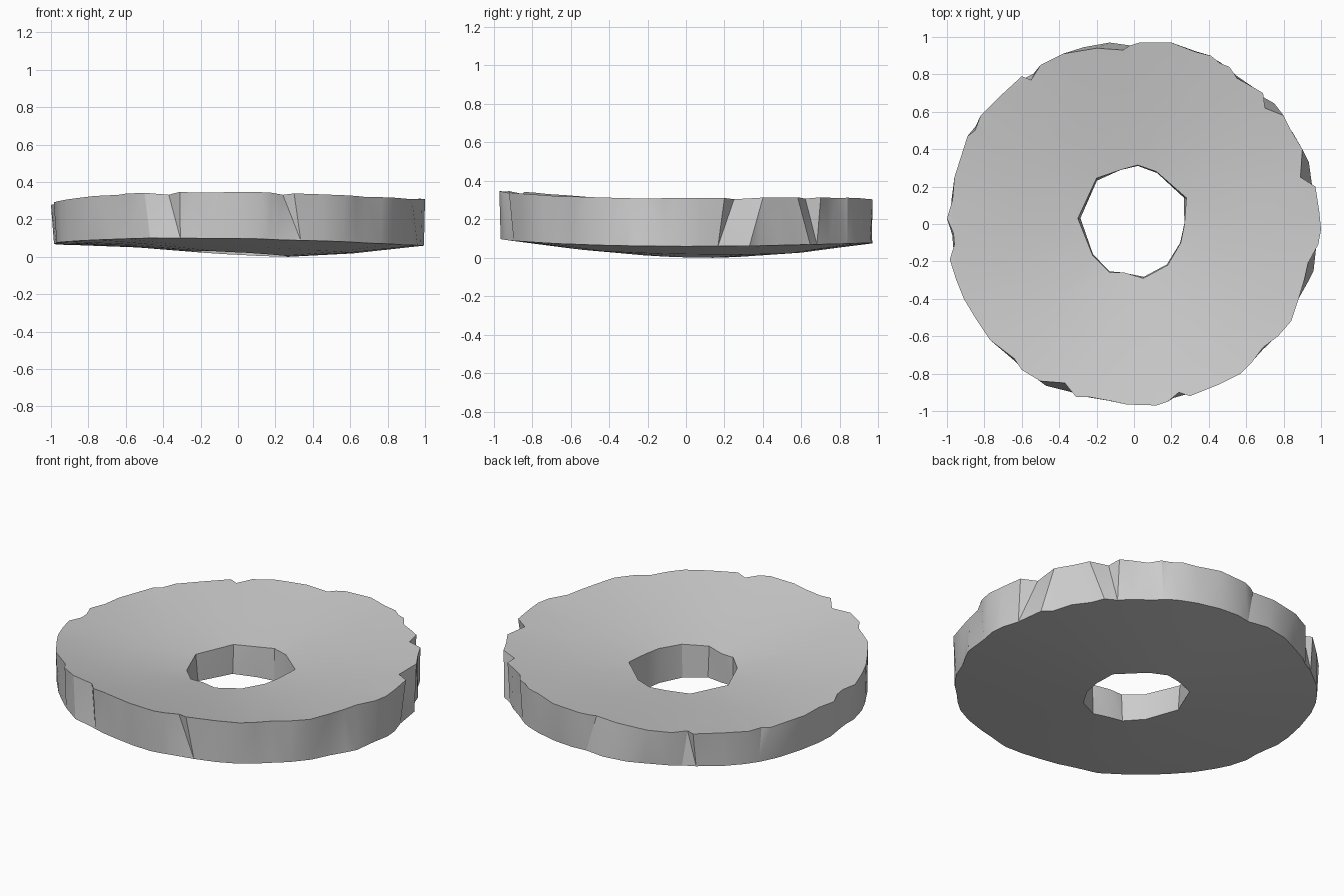
import bpy, bmesh, math, random
from mathutils import Vector

if "Cube" in bpy.data.objects:
    bpy.data.objects.remove(bpy.data.objects["Cube"])

random.seed(4)

# chipped upper rim, clockwise from the back
RIM = [(-.02, .955), (.03, .97), (.2, .97), (.33, .92), (.41, .90), (.46, .86), (.51, .84),
       (.55, .78), (.64, .73), (.69, .70), (.70, .62), (.80, .58), (.84, .50), (.90, .40),
       (.89, .25), (.97, .20), (.99, .07), (1.0, -.03), (.985, -.11), (.93, -.21), (.91, -.30),
       (.88, -.40), (.84, -.52), (.77, -.60), (.69, -.66), (.63, -.74), (.57, -.80),
       (.45, -.86), (.30, -.92), (.24, -.90), (.18, -.95), (.12, -.97), (-.04, -.965),
       (-.13, -.945), (-.24, -.925), (-.31, -.925), (-.37, -.85), (-.50, -.84), (-.60, -.78),
       (-.64, -.72), (-.77, -.62), (-.85, -.50), (-.91, -.40), (-.95, -.30), (-.985, -.19),
       (-.96, -.11), (-.965, -.05), (-1.0, .03), (-.97, .13), (-.96, .25), (-.89, .47),
       (-.85, .50), (-.82, .58), (-.72, .68), (-.60, .79), (-.55, .77), (-.50, .85),
       (-.38, .91), (-.20, .94), (-.06, .93)]
# places where the lower rim sticks out past a chip
LEDGES = {10: (.75, .645), 14: (.935, .33), 19: (.96, -.25), 20: (.93, -.31),
          29: (.21, -.93), 36: (-.37, -.89), 37: (-.47, -.865), 58: (-.27, .945), 59: (-.13, .97)}
HOLE = [(-.30, .03), (-.20, .245), (-.07, .29), (.02, .315), (.12, .28), (.28, .14), (.27, 0),
        (.25, -.10), (.18, -.22), (.05, -.29), (-.05, -.26), (-.13, -.26), (-.22, -.17)]


def smoothed(points, amount):
    """Pull each point toward the middle of its neighbours."""
    pts = [Vector(p) for p in points]
    n = len(pts)
    return [p.lerp((pts[i - 1] + pts[(i + 1) % n]) / 2, amount) for i, p in enumerate(pts)]


def lower_rim():
    """Softer copy of the rim, slid sideways a little so the chips slant."""
    pts = smoothed(RIM, .5)
    for i, p in enumerate(pts):
        side = Vector((-p.y, p.x)).normalized()
        pts[i] = Vector(LEDGES[i]) if i in LEDGES else p + side * random.uniform(-.018, .018)
    return pts


def height(x, y, top):
    """Dished slab: blend from the level at the hole to the level at the rim."""
    t = min(1, max(0, (math.hypot(x, y) - .28) / .69)) ** 1.1
    if top:
        hole = .205 + .04 * x - .01 * y
        rim = .30 + .015 * x - .027 * y + .028 * y * y + .03 * x * y
    else:
        hole = .022 - .055 * x - .025 * y
        rim = .07 - .005 * x - .012 * y + .024 * y * y + .012 * x * y
    return hole + (rim - hole) * t


bm = bmesh.new()


def loop(points, z):
    verts = [bm.verts.new((p[0], p[1], z)) for p in points]
    edges = [bm.edges.new((v, verts[(i + 1) % len(verts)])) for i, v in enumerate(verts)]
    return verts, edges


def wall(low, high):
    n = len(low)
    for i in range(n):
        j = (i + 1) % n
        bm.faces.new((low[i], low[j], high[j], high[i]))


# flat caps: an outer and an inner band filled between the loops
circle = [(.62 * math.cos(math.tau * i / 24), .62 * math.sin(math.tau * i / 24))
          for i in range(24)]
layers = []
for z, rim, hole in ((0, lower_rim(), smoothed(HOLE, .15)), (1, RIM, HOLE)):
    outer, middle, inner = loop(rim, z), loop(circle, z), loop(hole, z)
    for a, b in ((outer, middle), (middle, inner)):
        bmesh.ops.triangle_fill(bm, use_beauty=True, edges=a[1] + b[1], normal=(0, 0, 1))
    layers.append((outer[0], inner[0]))

# broken outer side and the side of the hole
wall(layers[0][0], layers[1][0])
wall(layers[0][1], layers[1][1])

# dish the slab and rest it on the ground
for v in bm.verts:
    v.co.z = height(v.co.x, v.co.y, v.co.z > .5)
lowest = min(v.co.z for v in bm.verts)
bmesh.ops.translate(bm, verts=bm.verts, vec=(0, 0, -lowest))
bmesh.ops.triangulate(bm, faces=[f for f in bm.faces if len(f.verts) > 3])
bmesh.ops.recalc_face_normals(bm, faces=bm.faces)

mesh = bpy.data.meshes.new("stone_ring")
bm.to_mesh(mesh)
bm.free()
stone = bpy.data.materials.new("grey stone")
stone.diffuse_color = (.6, .6, .6, 1)
stone.use_nodes = True
stone.node_tree.nodes["Principled BSDF"].inputs["Base Color"].default_value = stone.diffuse_color
mesh.materials.append(stone)
ring = bpy.data.objects.new("stone_ring", mesh)
bpy.context.collection.objects.link(ring)
bpy.context.view_layer.objects.active = ring
ring.select_set(True)
bpy.ops.object.shade_smooth_by_angle(angle=math.radians(30))
